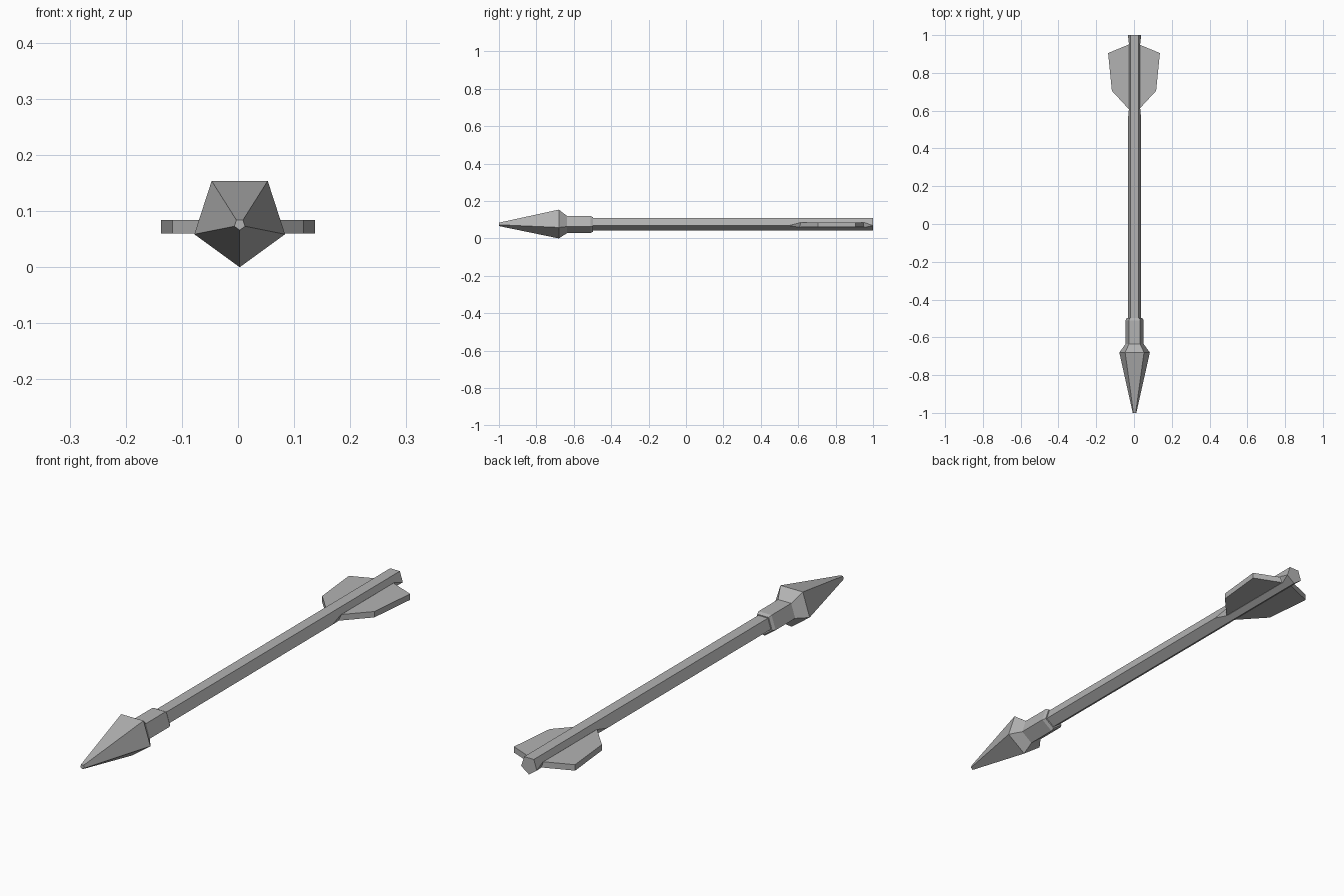
import bpy, bmesh, math

if "Cube" in bpy.data.objects:
    bpy.data.objects.remove(bpy.data.objects["Cube"])

CX = 0.003  # axis of shaft and head

# dark grey used on every part
grey = bpy.data.materials.new("dark_grey")
grey.diffuse_color = (0.45, 0.45, 0.45, 1)
grey.use_nodes = True
grey.node_tree.nodes["Principled BSDF"].inputs["Base Color"].default_value = grey.diffuse_color


def make_object(name, bm):
    bmesh.ops.remove_doubles(bm, verts=bm.verts, dist=0.0002)
    bmesh.ops.recalc_face_normals(bm, faces=bm.faces)
    mesh = bpy.data.meshes.new(name)
    bm.to_mesh(mesh)
    bm.free()
    mesh.materials.append(grey)
    obj = bpy.data.objects.new(name, mesh)
    bpy.context.collection.objects.link(obj)
    return obj


def loft(name, rings):
    bm = bmesh.new()
    loops = [[bm.verts.new(p) for p in ring] for ring in rings]
    for a, b in zip(loops, loops[1:]):
        for i in range(len(a)):
            j = (i + 1) % len(a)
            bm.faces.new((a[i], a[j], b[j], b[i]))
    bm.faces.new(loops[0])
    bm.faces.new(loops[-1])
    return make_object(name, bm)


def pentagon(y, r, z):
    # point-down pentagon around the arrow axis
    angles = [math.radians(-90 + 72 * i) for i in range(5)]
    return [(CX + r * math.cos(a), y, z + r * math.sin(a)) for a in angles]


def flat_sided(y, r, z, cut):
    # pentagon whose two side corners are flattened by the given fraction
    p = pentagon(y, r, z)

    def mix(a, b, t):
        return tuple(u + (v - u) * t for u, v in zip(a, b))
    return [p[0], mix(p[1], p[0], cut), mix(p[1], p[2], cut), p[2], p[3],
            mix(p[4], p[3], cut), mix(p[4], p[0], cut)]


# arrowhead with its socket collar
loft("arrowhead", [pentagon(*s) for s in [
    (-1.0, 0.010, 0.076), (-0.68, 0.085, 0.085), (-0.635, 0.050, 0.079),
    (-0.510, 0.050, 0.079), (-0.497, 0.043, 0.079)]])

# shaft, side corners flattened where the fins attach
loft("shaft", [flat_sided(y, 0.037, 0.080, c) for y, c in [
    (-0.52, 0), (0.55, 0), (0.61, 0.38), (0.955, 0.38), (1.0, 0)]])

# tail fins: one outline, mirrored
outline = [(0.02, 0.60), (0.032, 0.613), (0.117, 0.705), (0.137, 0.905), (0.028, 0.95), (0.02, 0.953)]
for side, name in ((-1, "left_fin"), (1, "right_fin")):
    loft(name, [[(side * x, y, z) for x, y in outline] for z in (0.060, 0.084)])
